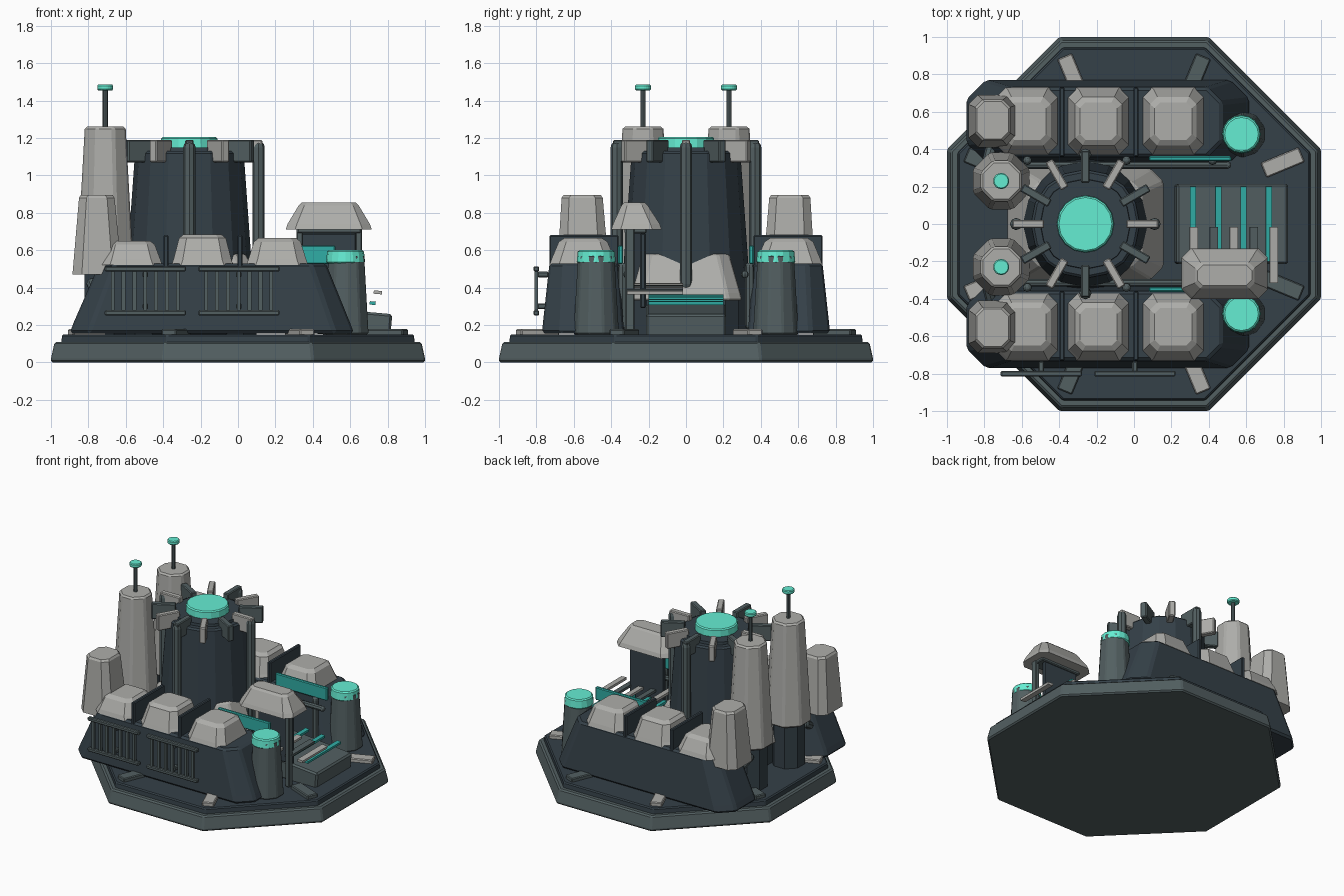
import bpy, bmesh, math
from mathutils import Matrix, Vector

if "Cube" in bpy.data.objects:
    bpy.data.objects.remove(bpy.data.objects["Cube"])


def mat(name, c):
    m = bpy.data.materials.new(name)
    m.diffuse_color = (*c, 1)
    m.use_nodes = True
    m.node_tree.nodes["Principled BSDF"].inputs["Base Color"].default_value = m.diffuse_color
    return m


DARK = mat("dark_plate", (0.035, 0.052, 0.065))
MID = mat("mid_metal", (0.085, 0.115, 0.12))
GREY = mat("pale_armour", (0.42, 0.42, 0.40))
TEAL = mat("glow_teal", (0.13, 0.85, 0.65))
STRIP = mat("strip_teal", (0.03, 0.42, 0.38))


def finish(name, bm, m, bevel=0.0):
    bmesh.ops.recalc_face_normals(bm, faces=bm.faces)
    me = bpy.data.meshes.new(name)
    bm.to_mesh(me)
    bm.free()
    me.materials.append(m)
    ob = bpy.data.objects.new(name, me)
    bpy.context.collection.objects.link(ob)
    if bevel:
        b = ob.modifiers.new("bevel", 'BEVEL')
        b.width, b.segments = bevel, 1
        b.limit_method, b.angle_limit = 'ANGLE', 0.5
    return ob


def octa(x0, x1, y0, y1, c):
    return [(x0 + c, y0), (x1 - c, y0), (x1, y0 + c), (x1, y1 - c),
            (x1 - c, y1), (x0 + c, y1), (x0, y1 - c), (x0, y0 + c)]


def loft(name, layers, m, bevel=0.0):
    """Each layer: x0, x1, y0, y1, corner cut, z."""
    bm = bmesh.new()
    rings = [[bm.verts.new((x, y, l[5])) for x, y in octa(*l[:5])] for l in layers]
    for a, b in zip(rings, rings[1:]):
        for i in range(8):
            j = (i + 1) % 8
            bm.faces.new((a[i], a[j], b[j], b[i]))
    bm.faces.new(rings[0])
    bm.faces.new(rings[-1])
    return finish(name, bm, m, bevel)


def box(name, c, s, m, rot=None, bevel=0.006):
    bm = bmesh.new()
    M = Matrix.Translation(c) @ (rot or Matrix()) @ Matrix.Diagonal((*s, 1))
    bmesh.ops.create_cube(bm, size=1, matrix=M)
    return finish(name, bm, m, bevel)


def cone(name, x, y, z0, z1, r0, r1, m, n=12, bevel=0.0, turn=0.0):
    bm = bmesh.new()
    M = Matrix.Translation((x, y, (z0 + z1) / 2)) @ Matrix.Rotation(turn, 4, 'Z')
    bmesh.ops.create_cone(bm, cap_ends=True, segments=n, radius1=r0, radius2=r1,
                          depth=z1 - z0, matrix=M)
    return finish(name, bm, m, bevel)


def rod(name, a, b, r, m, n=8):
    a, b = Vector(a), Vector(b)
    bm = bmesh.new()
    M = Matrix.Translation((a + b) / 2) @ (b - a).to_track_quat('Z', 'Y').to_matrix().to_4x4()
    bmesh.ops.create_cone(bm, cap_ends=True, segments=n, radius1=r, radius2=r,
                          depth=(b - a).length, matrix=M)
    for p in (a, b):
        bmesh.ops.create_uvsphere(bm, u_segments=n, v_segments=6, radius=r,
                                  matrix=Matrix.Translation(p))
    return finish(name, bm, m)


# octagonal base
loft("base_slab", [(-1, 1, -1, 1, .6, 0), (-1, 1, -1, 1, .6, .02),
                   (-.98, .98, -.98, .98, .59, .11)], MID, .01)
loft("base_step", [(-.945, .945, -.945, .945, .565, .10), (-.94, .94, -.94, .94, .56, .15)], DARK, .008)
for k in range(8):
    a = math.radians(22.5 + 45 * k)
    box("base_tab", (.86 * math.cos(a), .86 * math.sin(a), .16), (.22, .085, .035),
        GREY if k in (0, 2, 4, 6) else MID, Matrix.Rotation(a, 4, 'Z'))

# side hulls with everything mirrored across y
for s in (-1, 1):
    def ys(a, b):
        return tuple(sorted((s * a, s * b)))
    loft("side_hull", [(-.9, .62, *ys(.33, .77), .10, .155), (-.88, .60, *ys(.335, .765), .10, .21),
                       (-.74, .47, *ys(.36, .73), .08, .53)], DARK, .015)
    for x, h in ((-.57, .65), (-.19, .685), (.21, .665)):
        loft("roof_dome", [(x - .165, x + .165, *ys(.37, .73), .05, .52),
                           (x - .155, x + .155, *ys(.38, .72), .05, .55),
                           (x - .125, x + .125, *ys(.42, .68), .04, h - .02),
                           (x - .10, x + .10, *ys(.45, .65), .03, h)], GREY)
    for x in (-.385, .01):
        box("roof_fin", (x, s * .545, .595), (.028, .37, .17), DARK)
    loft("rear_block", [(-.885, -.62, *ys(.41, .69), .05, .47), (-.85, -.66, *ys(.445, .665), .04, .88),
                        (-.84, -.67, *ys(.455, .655), .04, .895)], GREY)
    rod("rear_strut", (-.78, s * .34, .42), (-.75, s * .46, .35), .03, MID)
    # antenna towers
    t = math.pi / 8
    cone("antenna_tower", -.71, s * .23, .48, 1.26, .165, .118, GREY, 8, .012, t)
    cone("antenna_tower_foot", -.71, s * .23, .15, .49, .12, .12, DARK, 8, 0, t)
    cone("antenna_rod", -.71, s * .23, 1.25, 1.46, .014, .014, MID, 8)
    cone("antenna_tip", -.71, s * .23, 1.455, 1.485, .044, .044, TEAL, 12, .006)
    # front pods
    cone("front_pod", .58, s * .48, .15, .575, .124, .099, MID, 10, .008)
    cone("front_pod_cap", .575, s * .48, .53, .60, .105, .098, TEAL, 16, .008)
    # inner panels and piping
    box("glow_panel", (.30, s * .35, .575), (.44, .025, .10), STRIP)
    rod("inner_pipe", (-.58, s * .315, .47), (.50, s * .315, .47), .02, MID)
    for x in (-.57, -.04, .42):
        rod("inner_post", (x, s * .34, .2), (x, s * .34, .51), .024, MID)

# railings on the front hull
for x0 in (-.71, -.21):
    for z in (.265, .50):
        box("grille_rail", (x0 + .215, -.80, z), (.435, .03, .028), MID)
    for i in range(7):
        box("grille_bar", (x0 + .04 + i * .058, -.80, .382), (.02, .02, .24), MID, None, 0)
    for z in (.30, .47):
        box("grille_mount", (x0 + .215, -.765, z), (.03, .06, .03), MID)

# central reactor
CX = -.26
loft("reactor_skirt", [(-.68, .16, -.30, .30, .07, .33), (-.67, .15, -.29, .29, .07, .37),
                       (-.56, .04, -.23, .23, .06, .58)], GREY, .01)
loft("reactor_footing", [(-.62, .10, -.28, .28, .07, .15), (-.62, .10, -.28, .28, .07, .34)], DARK)
cone("reactor_body", CX, 0, .15, 1.13, .36, .29, DARK, 16, .012)
cone("reactor_collar", CX, 0, 1.06, 1.15, .25, .24, DARK, 16)
cone("reactor_core", CX, 0, 1.12, 1.205, .155, .15, TEAL, 16, .008)
for k in range(12):
    a = k * math.pi / 6
    box("crown_fin", (CX + .305 * math.cos(a), .305 * math.sin(a), 1.13), (.17, .045, .12),
        GREY if k % 2 == 0 else MID, Matrix.Rotation(a, 4, 'Z'))
for k in range(4):
    a = k * math.pi / 2
    x, y = CX + .37 * math.cos(a), .37 * math.sin(a)
    rod("reactor_pipe", (x, y, .42), (x, y, 1.15), .033, MID)

# sloped console with strips and slats
TILT = Matrix.Rotation(.09, 4, 'Y')
box("console", (.52, 0, .215), (.60, .43, .14), MID, TILT, .012)
for x in (.315, .45, .585, .72):
    box("console_strip", (x, 0, .335 - .09 * (x - .52)), (.032, .40, .018), STRIP, TILT, 0)
for i in range(5):
    x = .32 + i * .107
    box("console_slat", (x, -.165, .395 - .09 * (x - .52)), (.045, .30, .018),
        GREY if i % 2 == 0 else MID, TILT, 0)

# canopy on posts
loft("canopy_roof", [(.255, .715, -.40, -.13, .05, .71), (.265, .705, -.39, -.14, .05, .74),
                     (.325, .645, -.345, -.205, .03, .84), (.34, .63, -.33, -.22, .03, .855)], GREY)
for x in (.33, .645):
    box("canopy_post", (x, -.30, .435), (.035, .05, .57), MID)
box("canopy_back", (.487, -.23, .49), (.29, .03, .40), DARK)
box("canopy_beam", (.487, -.27, .705), (.34, .12, .03), MID)
